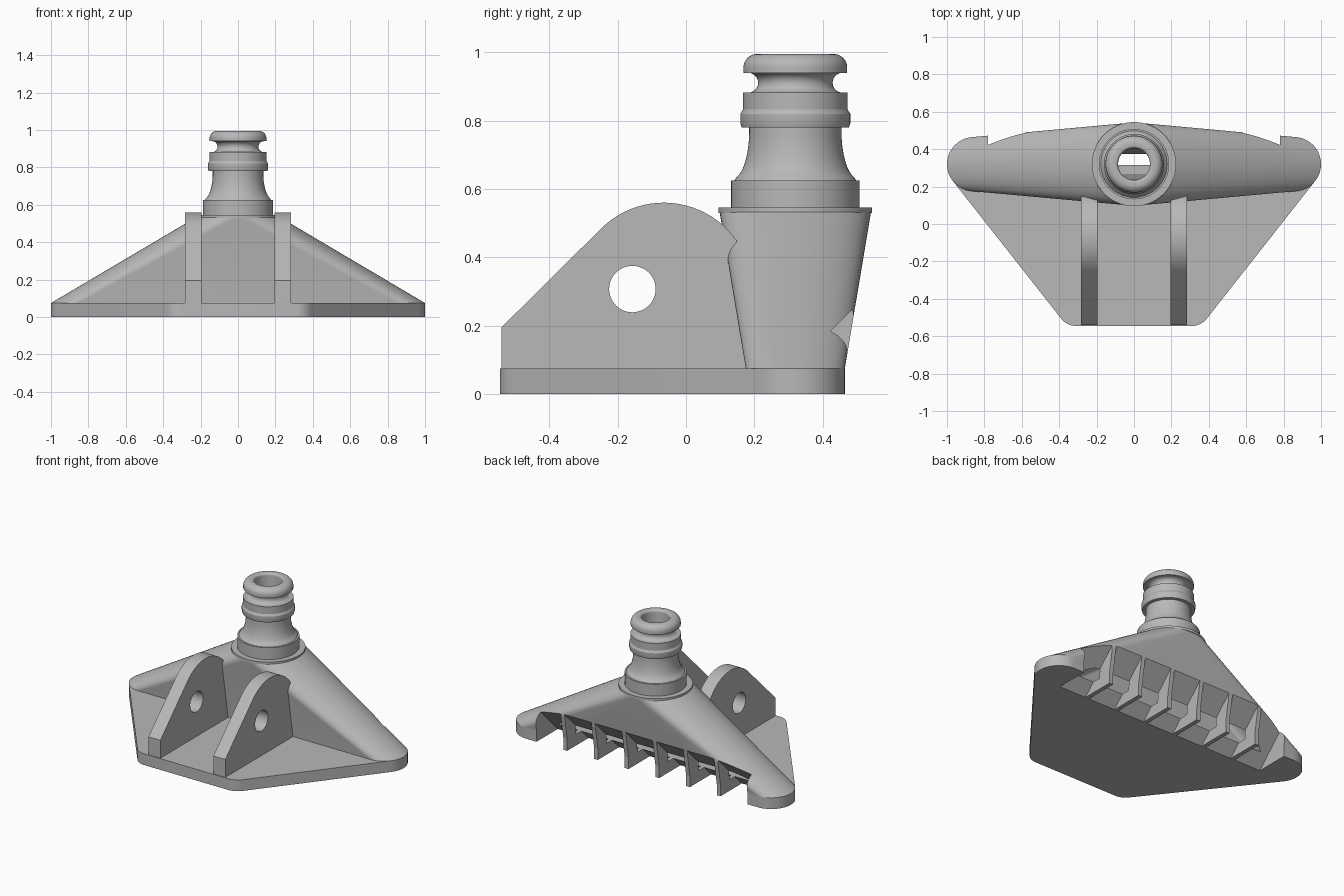
import bpy, bmesh
from math import sin, cos, pi, radians

if "Cube" in bpy.data.objects:
    bpy.data.objects.remove(bpy.data.objects["Cube"], do_unlink=True)

grey = bpy.data.materials.new("mid grey")
grey.use_nodes = True
COLOUR = (0.48, 0.48, 0.48, 1)
grey.diffuse_color = COLOUR
grey.node_tree.nodes["Principled BSDF"].inputs["Base Color"].default_value = COLOUR

AXIS_Y = 0.32      # depth of the hose axis
PLATE_TOP = 0.075
BORE = 0.085


def make_object(name, bm):
    bmesh.ops.recalc_face_normals(bm, faces=bm.faces[:])
    mesh = bpy.data.meshes.new(name)
    bm.to_mesh(mesh)
    bm.free()
    mesh.materials.append(grey)
    obj = bpy.data.objects.new(name, mesh)
    bpy.context.collection.objects.link(obj)
    return obj


def activate(obj):
    bpy.ops.object.select_all(action='DESELECT')
    obj.select_set(True)
    bpy.context.view_layer.objects.active = obj


def smooth(obj):
    activate(obj)
    bpy.ops.object.shade_smooth_by_angle(angle=radians(30))


def circle(x, y, z, r, n=64):
    return [(x + r * cos(2 * pi * i / n), y + r * sin(2 * pi * i / n), z) for i in range(n)]


def hull(name, points):
    bm = bmesh.new()
    verts = [bm.verts.new(p) for p in points]
    result = bmesh.ops.convex_hull(bm, input=verts)
    bmesh.ops.delete(bm, geom=[v for v in result["geom_interior"] if isinstance(v, bmesh.types.BMVert)], context='VERTS')
    bmesh.ops.dissolve_limit(bm, angle_limit=0.002, verts=bm.verts[:], edges=bm.edges[:])
    return make_object(name, bm)


def add_prism(bm, profile, x0, x1):
    """Extrude a (y, z) profile along x."""
    face = bm.faces.new([bm.verts.new((x0, y, z)) for y, z in profile])
    grown = bmesh.ops.extrude_face_region(bm, geom=[face])["geom"]
    moved = [v for v in grown if isinstance(v, bmesh.types.BMVert)]
    bmesh.ops.translate(bm, verts=moved, vec=(x1 - x0, 0, 0))


def cut(obj, cutter):
    mod = obj.modifiers.new("cut", 'BOOLEAN')
    mod.operation = 'DIFFERENCE'
    mod.solver = 'EXACT'
    mod.object = cutter
    activate(obj)
    bpy.ops.object.modifier_apply(modifier=mod.name)


def lathe(name, profile, steps=64):
    """Spin a closed (radius, z) profile around the hose axis."""
    bm = bmesh.new()
    rings = [[bm.verts.new(p) for p in circle(0, AXIS_Y, z, r, steps)] for r, z in profile]
    for a, b in zip(rings, rings[1:] + rings[:1]):
        for i in range(steps):
            j = (i + 1) % steps
            bm.faces.new((a[i], a[j], b[j], b[i]))
    return make_object(name, bm)


def arc(cx, cz, rx, rz, start, end, n=10):
    angles = [radians(start + (end - start) * i / n) for i in range(n + 1)]
    return [(cx + rx * cos(a), cz + rz * sin(a)) for a in angles]


# Base plate: rounded trapezium
plate_points = []
for side in (-1, 1):
    for z in (0, PLATE_TOP):
        plate_points += circle(side * 0.855, AXIS_Y, z, 0.145)
        plate_points += circle(side * 0.31, -0.445, z, 0.1)
base_plate = hull("base_plate", plate_points)

# Fan-shaped body and its hollow chamber
body_points = circle(0, AXIS_Y, 0.535, 0.222)
chamber_points = circle(0, AXIS_Y, 0.56, BORE)
for side in (-1, 1):
    body_points += circle(side * 0.855, AXIS_Y, PLATE_TOP, 0.145)
    chamber_points += circle(side * 0.7, AXIS_Y, PLATE_TOP - 0.02, 0.05)
fan_body = hull("fan_body", body_points)
chamber = hull("chamber_cutter", chamber_points)

# Sloping outlet at the back, split into cells so that ribs remain
CELLS, HALF_WIDTH, RIB = 7, 0.78, 0.028
pitch = (2 * HALF_WIDTH + RIB) / CELLS
bm = bmesh.new()
for i in range(CELLS):
    x = -HALF_WIDTH + i * pitch
    add_prism(bm, [(0.22, -0.02), (0.7, 0.46), (0.7, -0.02)], x, x + pitch - RIB)
outlet = make_object("outlet_cutter", bm)

cut(fan_body, chamber)
cut(fan_body, outlet)
cut(base_plate, outlet)

# Pair of mounting lugs with pin holes
lug_profile = [(-0.54, 0.06), (-0.54, 0.195)]
lug_profile += arc(-0.065, 0.3, 0.26, 0.26, 135, 25, 24)
lug_profile += [(0.19, 0.3), (0.19, 0.06)]
bm = bmesh.new()
add_prism(bm, arc(-0.157, 0.307, 0.068, 0.068, 0, 352.5, 47), -1, 1)
pin_hole = make_object("pin_hole_cutter", bm)
lugs = []
for name, x in (("right_lug", -0.24), ("left_lug", 0.24)):
    bm = bmesh.new()
    add_prism(bm, lug_profile, x - 0.044, x + 0.044)
    lug = make_object(name, bm)
    cut(lug, pin_hole)
    lugs.append(lug)

# Hose connector: flange, collar, waisted neck, ring, groove and rounded lip
connector_profile = [(BORE, 0.53), (0.225, 0.53), (0.225, 0.546), (0.188, 0.546), (0.188, 0.625), (0.178, 0.625)]
connector_profile += arc(0.185, 0.77, 0.05, 0.14, 255, 180, 12)
connector_profile += [(0.135, 0.78), (0.157, 0.78), (0.161, 0.793), (0.161, 0.82), (0.153, 0.833), (0.153, 0.882)]
connector_profile += arc(0.138, 0.911, 0.029, 0.029, 270, 90, 12)
connector_profile += [(0.152, 0.94)]
connector_profile += arc(0.112, 0.955, 0.04, 0.04, 0, 90)
connector_profile += arc(BORE + 0.015, 0.98, 0.015, 0.015, 90, 180, 6)
connector = lathe("hose_connector", connector_profile)

for helper in (chamber, outlet, pin_hole):
    bpy.data.objects.remove(helper, do_unlink=True)
for part in (base_plate, fan_body, connector, *lugs):
    smooth(part)
